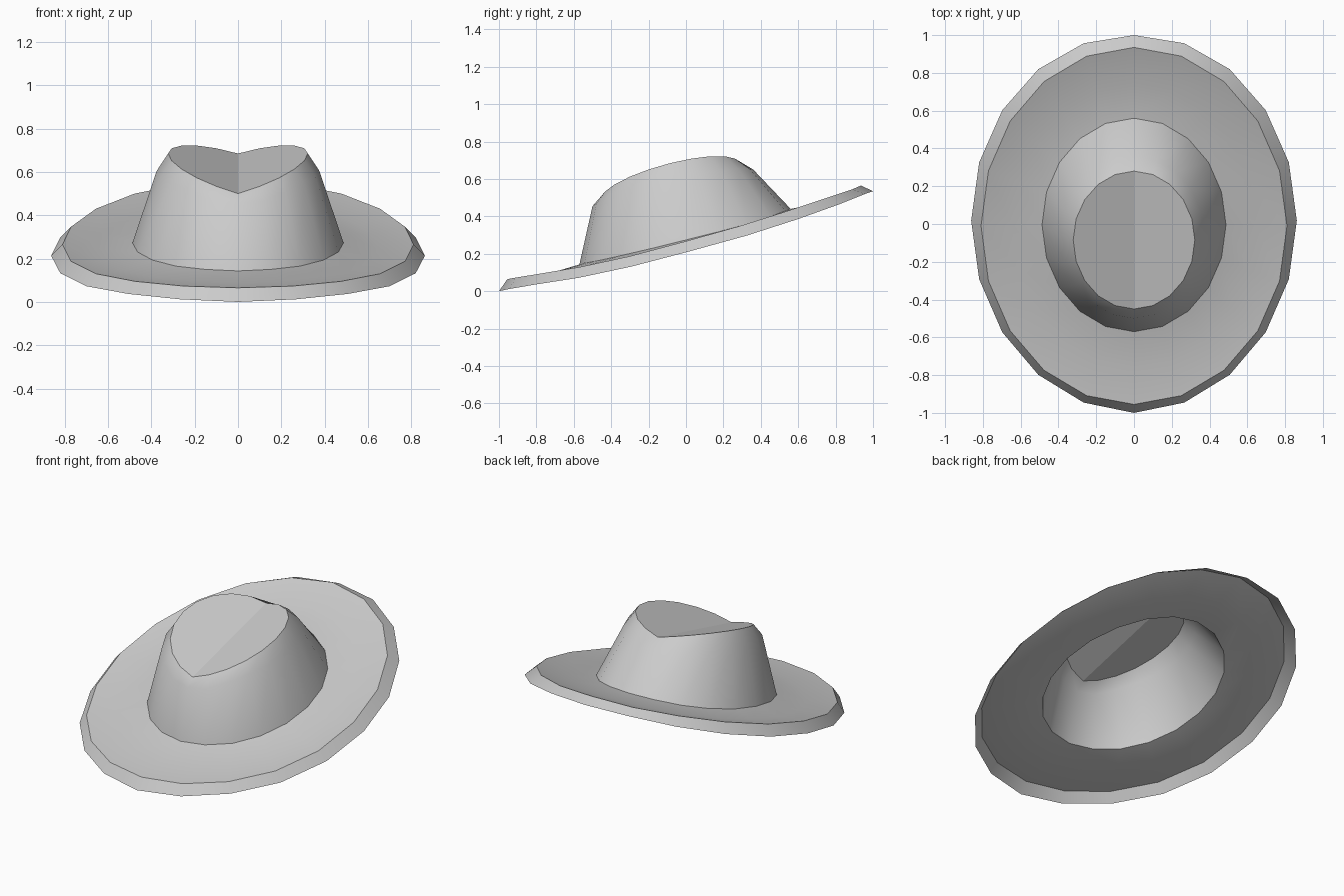
import bpy, bmesh
from math import sin, cos, pi

if "Cube" in bpy.data.objects:
    bpy.data.objects.remove(bpy.data.objects["Cube"])

SIDES = 20
HALF = SIDES // 2

# Each ring: half width, centre y, half length, heights from back to front (mirrored)
RINGS = {
    "brim_lip": (0.862, 0.0, 1.0,
                 (.535, .52, .465, .387, .298, .213, .132, .072, .037, .012, .0)),
    "brim_edge": (0.81, -0.01, 0.945,
                  (.565, .545, .50, .43, .347, .265, .187, .13, .095, .073, .065)),
    "brim_dish": (0.645, -0.01, 0.75,
                  (.478, .464, .427, .373, .311, .248, .189, .143, .112, .095, .087)),
    "crown_base": (0.487, -0.005, 0.565,
                   (.44, .43, .40, .36, .317, .273, .23, .193, .165, .15, .143)),
    "crown_shoulder": (0.375, -0.07, 0.43,
                       (.65, .655, .655, .645, .63, .605, .58, .55, .512, .468, .455)),
    "crown_rim": (0.322, -0.085, 0.365, None),
}


def add_ring(bm, name):
    width, cy, length, heights = RINGS[name]
    ring = []
    for i in range(SIDES):
        a = 2 * pi * i / SIDES
        x, y = width * sin(a), cy + length * cos(a)
        if name == "brim_lip":  # sides sit slightly further back
            y += 0.018 * abs(sin(a))
        if heights:
            z = heights[min(i, SIDES - i)]
        else:  # the crown rim lies on the two sloping top planes
            z = 0.5 + 0.253 * (y + 0.45) + 0.287 * abs(x)
        ring.append(bm.verts.new((x, y, z)))
    return ring


def bridge(bm, lower, upper):
    for i in range(SIDES):
        j = (i + 1) % SIDES
        bm.faces.new((lower[j], lower[i], upper[i], upper[j]))


bm = bmesh.new()

# Brim and crown wall: one open shell through all rings
rings = [add_ring(bm, name) for name in RINGS]
for lower, upper in zip(rings, rings[1:]):
    bridge(bm, lower, upper)

# Creased top: two flat halves meeting along a valley
top = rings[-1]
bm.faces.new(top[:HALF + 1])
bm.faces.new(top[HALF:] + top[:1])

bmesh.ops.recalc_face_normals(bm, faces=bm.faces)
if sum(f.normal.z * f.calc_area() for f in bm.faces) < 0:
    bmesh.ops.reverse_faces(bm, faces=bm.faces)

mesh = bpy.data.meshes.new("hat")
bm.to_mesh(mesh)
bm.free()
hat = bpy.data.objects.new("hat", mesh)
bpy.context.collection.objects.link(hat)

# Smooth surfaces with sharp brim, base and crown edges
bpy.context.view_layer.objects.active = hat
hat.select_set(True)
bpy.ops.object.shade_smooth_by_angle(angle=0.53)
